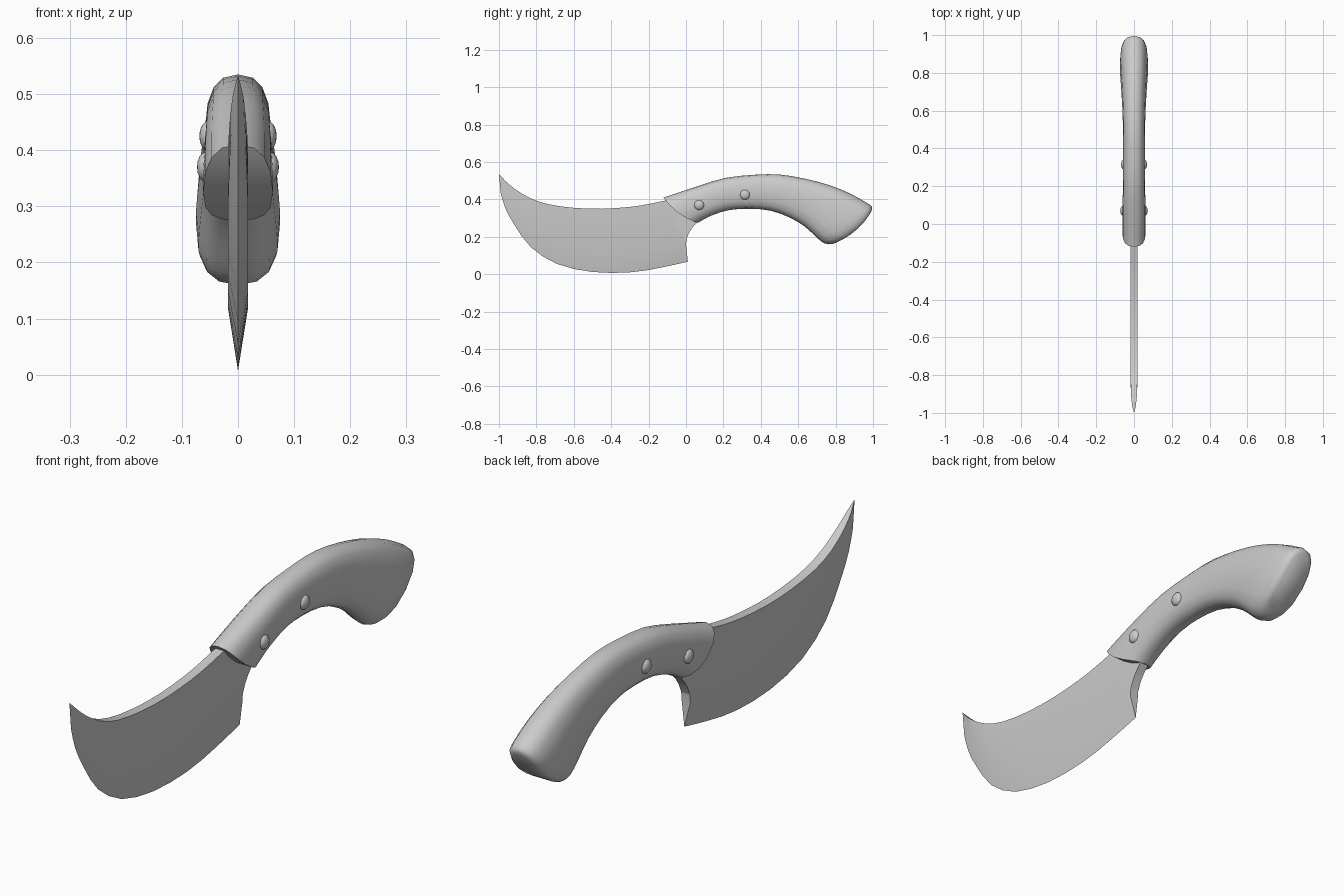
import bpy, bmesh, math
from mathutils import Vector

if "Cube" in bpy.data.objects:
    bpy.data.objects.remove(bpy.data.objects["Cube"])


def smooth_rows(rows, steps):
    """Catmull-Rom interpolation through rows of numbers."""
    pts = [Vector(r) for r in rows]
    pts = [2 * pts[0] - pts[1]] + pts + [2 * pts[-1] - pts[-2]]
    out = []
    for a, b, c, d in zip(pts, pts[1:], pts[2:], pts[3:]):
        for s in range(steps):
            t = s / steps
            out.append(0.5 * (2 * b + (c - a) * t + (2 * a - 5 * b + 4 * c - d) * t * t
                              + (3 * b - a - 3 * c + d) * t ** 3))
    return out + [pts[-2]]


def finish(bm, name, angle):
    bmesh.ops.recalc_face_normals(bm, faces=bm.faces)
    mesh = bpy.data.meshes.new(name)
    bm.to_mesh(mesh)
    bm.free()
    ob = bpy.data.objects.new(name, mesh)
    bpy.context.collection.objects.link(ob)
    bpy.ops.object.select_all(action='DESELECT')
    ob.select_set(True)
    bpy.context.view_layer.objects.active = ob
    bpy.ops.object.shade_smooth_by_angle(angle=math.radians(angle))
    return ob


def bridge(bm, a, b):
    n = len(a)
    for i in range(n):
        bm.faces.new((a[i], a[(i + 1) % n], b[(i + 1) % n], b[i]))


# Blade: spine y,z / bevel y,z / edge y,z / half thickness, from tip to heel
BLADE = [
    (-.967, .50, -.957, .465, -.99, .43, .009),
    (-.92, .46, -.92, .40, -.965, .35, .014),
    (-.84, .41, -.86, .31, -.915, .26, .0175),
    (-.74, .375, -.77, .22, -.83, .145, .018),
    (-.60, .355, -.63, .15, -.69, .055, .018),
    (-.45, .35, -.46, .122, -.50, .012, .018),
    (-.30, .36, -.28, .122, -.30, .010, .018),
    (-.20, .375, -.13, .135, -.14, .034, .018),
    (-.12, .392, 0, .158, .01, .067, .018),
]
# Neck behind the heel: top y,z / bottom y,z
NECK = [(-.06, .40, .003, .19), (-.02, .405, .018, .225),
        (.03, .42, .035, .25), (.10, .43, .08, .30)]

bm = bmesh.new()
tip = bm.verts.new((0, -1, .535))
prev = None
for sy, sz, by, bz, ey, ez, w in smooth_rows(BLADE, 2):
    ring = [bm.verts.new(p) for p in ((-w, sy, sz), (w, sy, sz), (w, by, bz),
                                      (0, ey, ez), (-w, by, bz))]
    if prev:
        bridge(bm, prev, ring)
    else:
        for i in range(5):
            bm.faces.new((tip, ring[i], ring[(i + 1) % 5]))
    prev = ring
bm.faces.new(prev[2:])
prev = [prev[0], prev[1], prev[2], prev[4]]
for ty, tz, by, bz in NECK:
    w = .018
    ring = [bm.verts.new(p) for p in ((-w, ty, tz), (w, ty, tz), (w, by, bz), (-w, by, bz))]
    bridge(bm, prev, ring)
    prev = ring
bm.faces.new(prev)
finish(bm, "blade", 12)

# Handle: top y,z / bottom y,z / half width / bulge of the section along the handle
HANDLE = [
    (-.12, .41, .065, .275, .062, -.02),
    (-.03, .44, .09, .29, .062, -.015),
    (.075, .475, .14, .315, .061, -.01),
    (.21, .515, .23, .343, .058, 0),
    (.37, .532, .34, .35, .057, 0),
    (.50, .533, .45, .34, .058, 0),
    (.64, .510, .55, .305, .061, 0),
    (.77, .475, .635, .255, .067, 0),
    (.88, .43, .695, .20, .073, 0),
    (.96, .385, .74, .165, .075, .005),
    (.995, .36, .785, .162, .068, .012),
    (.99, .335, .825, .18, .052, .018),
]
N = 16
bm = bmesh.new()
rings = []
for ty, tz, by, bz, w, bulge in smooth_rows(HANDLE, 2):
    top, bot = Vector((0, ty, tz)), Vector((0, by, bz))
    mid, half = (top + bot) / 2, (top - bot) / 2
    along = Vector((0, half.z, -half.y)).normalized()
    ring = []
    for i in range(N):
        a = 2 * math.pi * i / N
        u, v = (math.copysign(abs(f) ** .8, f) for f in (math.sin(a), math.cos(a)))
        co = mid + half * v + along * bulge * (1 - v * v)
        ring.append(bm.verts.new((w * u, co.y, co.z)))
    if rings:
        bridge(bm, rings[-1], ring)
    rings.append(ring)
for r in (rings[0], rings[-1]):
    bm.faces.new((r[0], r[1], r[-1]))
    bm.faces.new((r[N // 2], r[N // 2 - 1], r[N // 2 + 1]))
    for i in range(1, N // 2 - 1):
        bm.faces.new((r[i], r[i + 1], r[N - i - 1], r[N - i]))
finish(bm, "handle", 50)

# Domed rivets on both sides
for k, (y, z, x) in enumerate([(.07, .37, .057), (.315, .425, .053)]):
    for side, s in (("right", 1), ("left", -1)):
        bm = bmesh.new()
        bmesh.ops.create_uvsphere(bm, u_segments=16, v_segments=8, radius=1)
        for v in bm.verts:
            v.co = Vector((s * x + v.co.z * .016, y + v.co.x * .027, z + v.co.y * .027))
        finish(bm, f"rivet_{side}_{k + 1}", 60)
